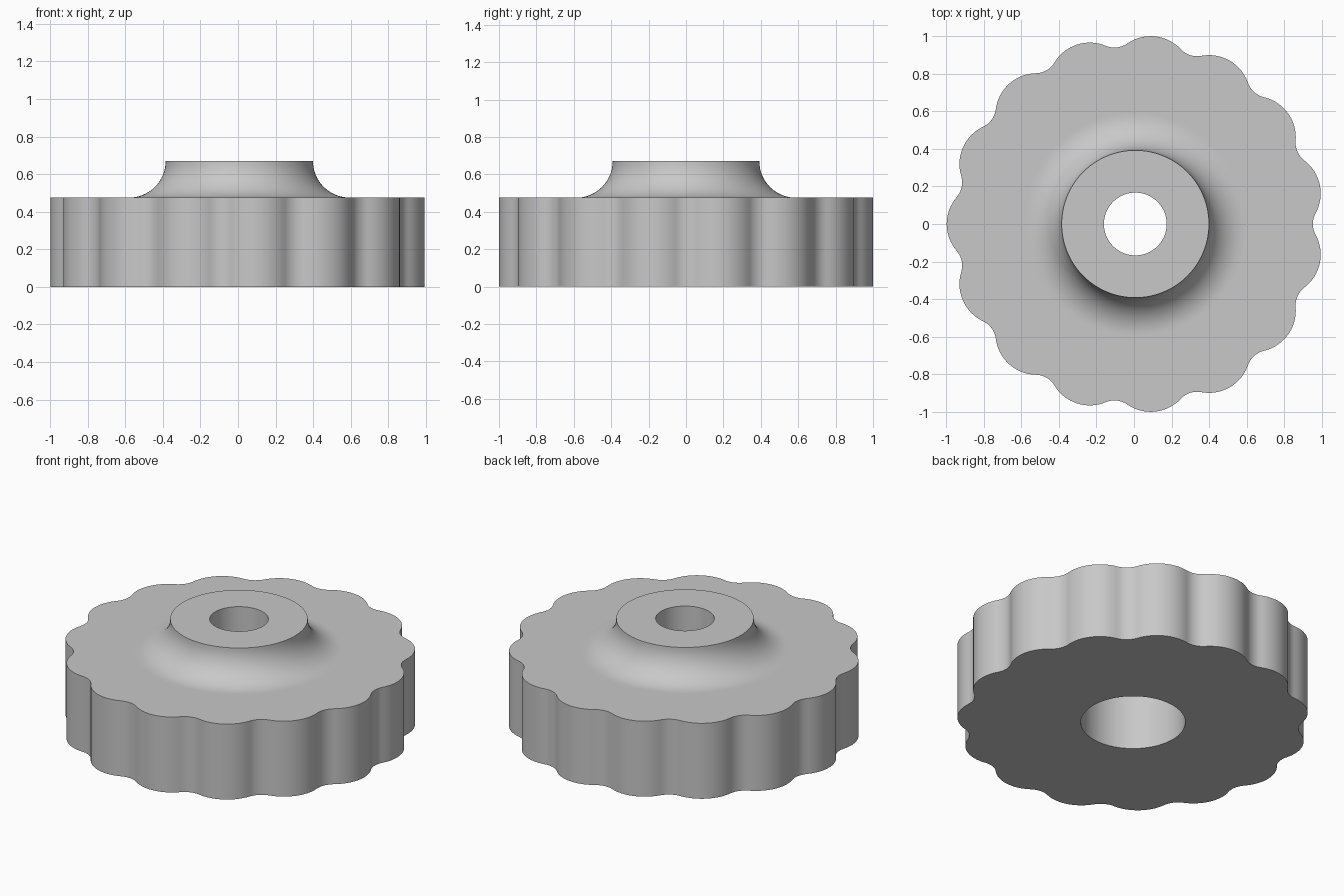
import bpy
import bmesh
from math import sin, cos, pi, atan2, radians
from mathutils import Vector

cube = bpy.data.objects.get("Cube")
if cube:
    bpy.data.objects.remove(cube, do_unlink=True)

LOBES = 15
CENTRE_X = 0.007
DISC_TOP, HUB_TOP = 0.475, 0.67
HUB_R, BORE_R, POCKET_R, POCKET_TOP = 0.392, 0.167, 0.298, 0.41


def arc(centre, radius, start, end, steps):
    return [centre + radius * Vector((cos(a), sin(a)))
            for a in (start + (end - start) * i / steps for i in range(steps))]


def turned(points, angle):
    c, s = cos(angle), sin(angle)
    return [Vector((p.x * c - p.y * s, p.x * s + p.y * c)) for p in points]


def grip_outline():
    """Round lobes joined by tangent hollow arcs, with a lobe facing -x."""
    lobe_at, lobe_r, valley = 0.785, 0.219, 0.945
    half = pi / LOBES
    k = lobe_at * cos(half)
    hollow_r = ((lobe_r ** 2 - valley ** 2 - lobe_at ** 2 + 2 * valley * k)
                / (2 * (valley - k - lobe_r)))
    lobe = Vector((lobe_at, 0))
    hollow = (valley + hollow_r) * Vector((cos(half), sin(half)))
    join = atan2(hollow.y, hollow.x - lobe_at)
    sweep = join - half
    one = arc(lobe, lobe_r, -join, join, 16)
    one += arc(hollow, hollow_r, half + pi + sweep, half + pi - sweep, 10)
    return [p for i in range(LOBES) for p in turned(one, pi + i * 2 * half)]


outline = grip_outline()
bm = bmesh.new()


def ring(z, radius=None):
    pts = outline if radius is None else [p.normalized() * radius for p in outline]
    return [bm.verts.new((p.x + CENTRE_X, p.y, z)) for p in pts]


# Scalloped grip, concave flare up to the hub, bore and pocket underneath
fillet = HUB_TOP - DISC_TOP
rings = [ring(0), ring(DISC_TOP), ring(DISC_TOP, HUB_R + fillet + 0.01)]
for i in range(17):
    a = i / 16 * pi / 2
    rings.append(ring(HUB_TOP - fillet * cos(a), HUB_R + fillet * (1 - sin(a))))
rings += [ring(HUB_TOP, BORE_R), ring(POCKET_TOP, BORE_R),
          ring(POCKET_TOP, POCKET_R), ring(0, POCKET_R)]

n = len(outline)
for low, high in zip(rings, rings[1:] + rings[:1]):
    for i in range(n):
        j = (i + 1) % n
        bm.faces.new((low[i], low[j], high[j], high[i]))
bmesh.ops.recalc_face_normals(bm, faces=bm.faces)

# Smooth walls with crisp rims
for face in bm.faces:
    face.smooth = True
for edge in bm.edges:
    edge.smooth = edge.calc_face_angle(0) < radians(30)

mesh = bpy.data.meshes.new("knob")
bm.to_mesh(mesh)
bm.free()
knob = bpy.data.objects.new("knob", mesh)
bpy.context.collection.objects.link(knob)

# Plain grey finish
grey = bpy.data.materials.new("light_grey")
grey.use_nodes = True
colour = (0.58, 0.58, 0.58, 1)
grey.diffuse_color = colour
for node in grey.node_tree.nodes:
    if node.type == 'BSDF_PRINCIPLED':
        node.inputs["Base Color"].default_value = colour
mesh.materials.append(grey)
